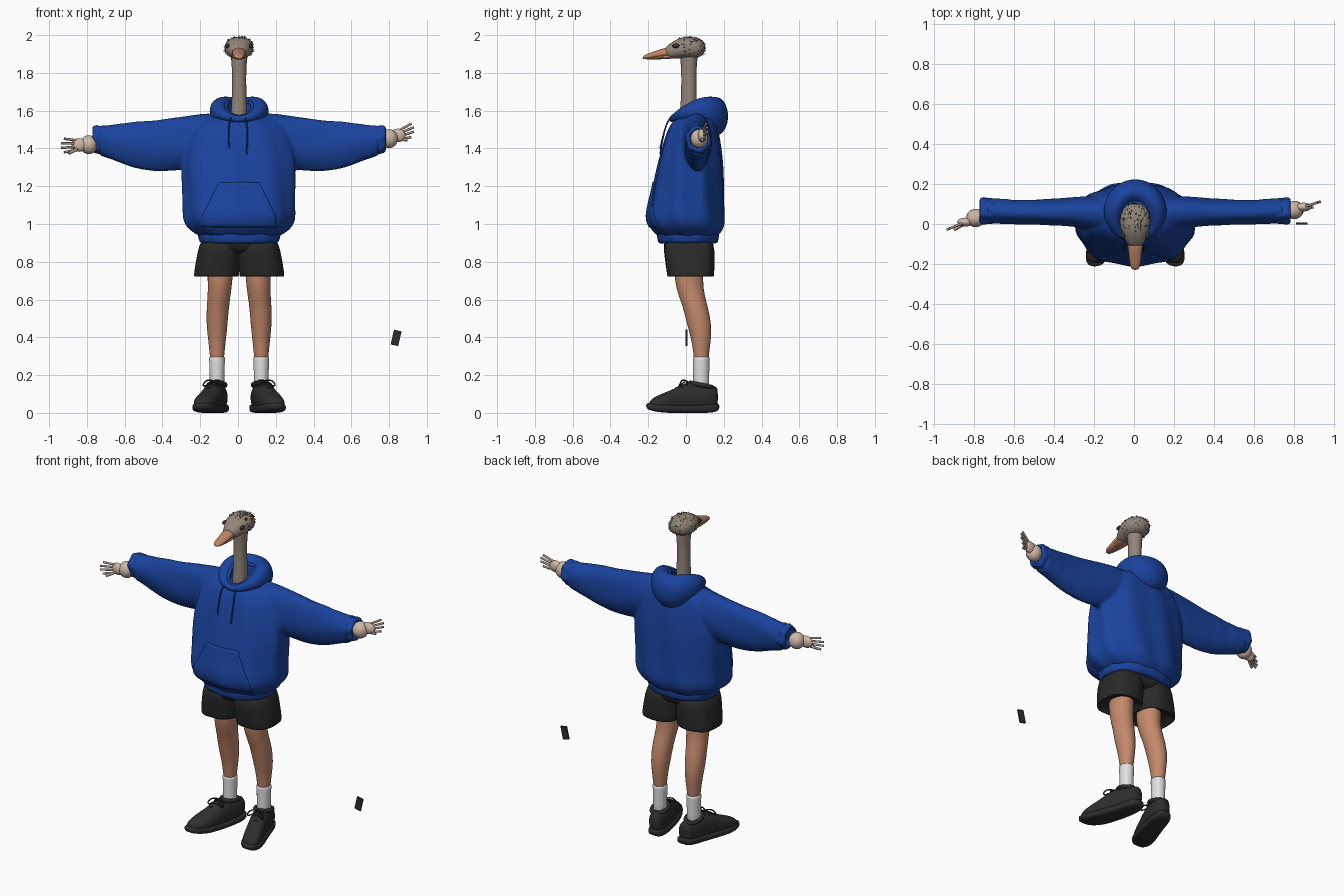
import bpy, bmesh, random
from math import sin, cos, pi, radians
from mathutils import Vector

if "Cube" in bpy.data.objects:
    bpy.data.objects.remove(bpy.data.objects["Cube"])
random.seed(4)
SIDES = (("left", 1), ("right", -1))
MID = .006  # the body stands slightly off centre


def material(name, r, g, b):
    m = bpy.data.materials.new(name)
    m.use_nodes = True
    m.diffuse_color = (r, g, b, 1)
    bsdf = m.node_tree.nodes["Principled BSDF"]
    bsdf.inputs["Base Color"].default_value = (r, g, b, 1)
    bsdf.inputs["Roughness"].default_value = 0.8
    return m


BLUE = material("hoodie blue", .01, .056, .34)
BLACK = material("shorts black", .022, .022, .022)
SHOE = material("shoe charcoal", .027, .027, .027)
SKIN = material("leg skin", .55, .25, .15)
WHITE = material("sock white", .75, .75, .75)
FEATHER = material("feather taupe", .29, .24, .195)
DARK = material("dark plume", .04, .033, .028)
BEAK = material("beak orange", .52, .23, .13)
CREAM = material("hand cream", .62, .48, .39)
FINGER = material("finger beige", .42, .33, .27)


def finish(name, bm, mat, levels=1):
    bmesh.ops.recalc_face_normals(bm, faces=bm.faces)
    for f in bm.faces:
        f.smooth = True
    mesh = bpy.data.meshes.new(name)
    bm.to_mesh(mesh)
    bm.free()
    mesh.materials.append(mat)
    ob = bpy.data.objects.new(name, mesh)
    bpy.context.collection.objects.link(ob)
    if levels:
        ob.modifiers.new("Subdivision", "SUBSURF").levels = levels
        ob.modifiers[0].render_levels = levels
    return ob


def bridge(bm, rings, closed=False):
    n = len(rings[0])
    pairs = list(zip(rings, rings[1:])) + ([(rings[-1], rings[0])] if closed else [])
    for a, b in pairs:
        for i in range(n):
            j = (i + 1) % n
            bm.faces.new((a[i], a[j], b[j], b[i]))
    if not closed:
        bm.faces.new(rings[0])
        bm.faces.new(rings[-1])


def add_loft(bm, axis, rows, side=1, n=24, power=2.0, fold=0, waves=9):
    """Each row: position on axis, centre (2), radii (2)."""
    rings = []
    for k, (t, ca, cb, ra, rb) in enumerate(rows):
        ring = []
        for i in range(n):
            a = 2 * pi * i / n
            c, s = cos(a), sin(a)
            q = (abs(c) ** power + abs(s) ** power) ** (-1 / power)
            q *= 1 + fold * cos(waves * a + k * 0.5)
            u, v = ca + ra * q * c, cb + rb * q * s
            x, y, z = {"x": (t, u, v), "y": (u, t, v), "z": (u, v, t)}[axis]
            ring.append(bm.verts.new((x * side + MID, y, z)))
        rings.append(ring)
    bridge(bm, rings)


def loft(name, mat, axis, rows, **options):
    bm = bmesh.new()
    add_loft(bm, axis, rows, **options)
    return finish(name, bm, mat)


def ball(name, mat, loc, radii):
    bm = bmesh.new()
    bmesh.ops.create_uvsphere(bm, u_segments=20, v_segments=12, radius=1)
    for v in bm.verts:
        v.co = Vector(loc) + Vector(p * r for p, r in zip(v.co, radii))
    return finish(name, bm, mat, 0)


def tube(name, mat, points, radius, cyclic=False):
    cu = bpy.data.curves.new(name, "CURVE")
    cu.dimensions = "3D"
    cu.bevel_depth, cu.bevel_resolution, cu.resolution_u = radius, 2, 5
    cu.use_fill_caps = True
    sp = cu.splines.new("NURBS")
    sp.points.add(len(points) - 1)
    for p, co in zip(sp.points, points):
        p.co = (*co, 1)
    sp.use_endpoint_u, sp.use_cyclic_u, sp.order_u = True, cyclic, 3
    cu.materials.append(mat)
    ob = bpy.data.objects.new(name, cu)
    bpy.context.collection.objects.link(ob)
    return ob


# Hoodie body and sleeves, fused into one cloth surface
bm = bmesh.new()
add_loft(bm, "z", [(.92, 0, .01, .19, .145), (.95, 0, .01, .235, .17), (.985, 0, .005, .28, .198), (1.03, 0, 0, .295, .208),
                   (1.08, 0, 0, .294, .202), (1.16, 0, .01, .295, .19), (1.28, 0, .02, .302, .178),
                   (1.4, 0, .03, .29, .157), (1.5, 0, .035, .25, .133), (1.55, 0, .045, .2, .112),
                   (1.575, 0, .06, .15, .085)], n=54, power=2.3, fold=.03)
for _, s in SIDES:
    add_loft(bm, "x", [(.1, .045, 1.49, .08, .105), (.2, .055, 1.45, .085, .135), (.3, .06, 1.428, .075, .143),
                       (.38, .06, 1.422, .067, .14), (.44, .06, 1.415, .067, .136), (.5, .06, 1.417, .06, .13),
                       (.56, .06, 1.42, .064, .123), (.61, .06, 1.424, .059, .108), (.65, .063, 1.43, .066, .1),
                       (.69, .065, 1.433, .06, .087), (.73, .065, 1.44, .068, .084),
                       (.75, .065, 1.442, .056, .07)], side=s, n=32, fold=.025, waves=5)
hoodie = finish("hoodie", bm, BLUE)
remesh = hoodie.modifiers.new("Fuse", "REMESH")
remesh.mode, remesh.voxel_size, remesh.use_smooth_shade = "VOXEL", .01, True
hoodie.modifiers.new("Soften", "SMOOTH").iterations = 3

# Ribbed hem and gathered cuffs
loft("hoodie_hem", BLUE, "z", [(.895, 0, .01, .19, .145), (.9, 0, .01, .208, .158), (.93, 0, .01, .216, .163),
                               (.96, 0, .01, .222, .165), (.99, 0, .01, .2, .15)], n=60, power=2.3, fold=.012, waves=15)
for label, s in SIDES:
    loft(label + "_cuff", BLUE, "x", [(.69, .065, 1.44, .055, .07), (.72, .065, 1.443, .066, .081),
                                      (.735, .065, 1.445, .06, .07), (.755, .065, 1.448, .071, .078),
                                      (.78, .065, 1.45, .06, .062), (.775, .065, 1.45, .045, .05),
                                      (.74, .065, 1.45, .04, .045)], side=s, n=36, fold=.06, waves=6)

# Hood: one folded roll, low at the throat and deep behind, with a hemmed opening
bm = bmesh.new()
rings, edge = [], []
for i in range(36):
    a = 2 * pi * i / 36
    back = (1 - cos(a)) / 2
    width, height = .02 + .045 * back + .008 * sin(a) ** 2, .018 + .086 * back
    centre = Vector((MID + .106 * sin(a), .045 - .115 * cos(a), 1.556 + .014 * back + .034 * sin(a) ** 2))
    out = Vector((sin(a), -cos(a), 0))
    rings.append([bm.verts.new(centre + out * width * cos(b) + Vector((0, 0, height * sin(b))))
                  for b in (2 * pi * j / 16 for j in range(16))])
    edge.append(centre - out * width * .75 + Vector((0, 0, height * .62)))
bridge(bm, rings, closed=True)
finish("hood", bm, BLUE)
tube("hood_edge", BLUE, edge, .01, True)

# Front pocket wrapped on the body
bm = bmesh.new()
grid = []
for j in range(17):
    z = .985 + .235 * j / 16
    half = .195 if z < 1.04 else .195 - (z - 1.04) * .5
    grid.append([bm.verts.new((MID + half * (i / 10 - 1), -.4, z)) for i in range(21)])
for a, b in zip(grid, grid[1:]):
    for i in range(20):
        bm.faces.new((a[i], a[i + 1], b[i + 1], b[i]))
pocket = finish("front_pocket", bm, BLUE, 0)
wrap = pocket.modifiers.new("Wrap", "SHRINKWRAP")
wrap.target, wrap.wrap_method, wrap.wrap_mode = hoodie, "PROJECT", "ABOVE_SURFACE"
wrap.use_project_y, wrap.offset = True, .005
pocket.modifiers.new("Thickness", "SOLIDIFY").thickness = .009

# Drawcords
for label, s in SIDES:
    x, end = .046 * s, 1.37 if s > 0 else 1.4
    tube(label + "_cord", BLUE, [(x * .8, -.08, 1.565), (x, -.098, 1.545), (x * 1.1, -.121, 1.47), (x, -.137, end)], .0045)

# Shorts
loft("shorts_waist", BLACK, "z", [(.84, 0, .02, .18, .1), (.87, 0, .018, .2, .124), (.91, 0, .014, .203, .133),
                                  (.95, 0, .012, .19, .13)], n=32, power=2.6)
for label, s in SIDES:
    loft(label + "_shorts_leg", BLACK, "z", [(.93, .1, .012, .1, .132), (.86, .107, .016, .11, .134),
                                             (.78, .115, .021, .117, .128), (.722, .121, .024, .119, .124),
                                             (.716, .121, .024, .113, .119), (.76, .115, .021, .1, .108)],
         side=s, n=36, power=2.7, fold=.014, waves=7)

# Legs, socks and shoes
for label, s in SIDES:
    loft(label + "_leg", SKIN, "z", [(.82, .1, .02, .075, .085), (.7, .1, .012, .065, .074), (.62, .106, .03, .061, .07),
                                     (.56, .113, .05, .059, .066), (.48, .117, .068, .057, .066),
                                     (.4, .117, .08, .049, .055), (.32, .117, .081, .039, .041),
                                     (.24, .117, .08, .035, .038)], side=s)
    loft(label + "_sock", WHITE, "z", [(.1, .117, .08, .04, .045), (.18, .117, .08, .038, .042),
                                       (.27, .117, .081, .041, .043), (.295, .117, .081, .043, .045),
                                       (.3, .117, .081, .036, .038)], side=s, n=36, fold=.015, waves=12)
    loft(label + "_shoe", SHOE, "y", [(.17, .1, .085, .025, .045), (.153, .104, .082, .044, .062),
                                      (.1, .113, .08, .053, .072), (.04, .125, .085, .056, .08),
                                      (-.01, .139, .08, .057, .08), (-.06, .156, .066, .059, .062),
                                      (-.12, .178, .055, .06, .05), (-.17, .192, .046, .052, .037),
                                      (-.197, .2, .04, .03, .02)], side=s, power=2.3)
    loft(label + "_sole", SHOE, "y", [(.178, .098, .034, .032, .018), (.15, .102, .024, .052, .024),
                                      (.06, .118, .021, .06, .022), (-.03, .146, .021, .066, .022),
                                      (-.12, .176, .023, .07, .023), (-.18, .194, .032, .056, .022),
                                      (-.213, .203, .038, .028, .015)], side=s, power=4)
    tube(label + "_shoe_collar", SHOE, [(MID + s * (.117 + .045 * cos(a)), .08 + .06 * sin(a), .148 - .012 * sin(a))
                                        for a in (2 * pi * i / 12 for i in range(12))], .012, True)
    for i in range(4):
        y, x, z = .005 - .028 * i, .136 + .0095 * i, .168 - .017 * i
        tube(f"{label}_lace_{i + 1}", BLACK, [(MID + s * (x + d * .037), y, z - .02 * d * d) for d in (-1, -.5, 0, .5, 1)], .005)
    for d in (-1, 1):
        x = MID * s + .137
        tube(f"{label}_bow_{'outer' if d > 0 else 'inner'}", BLACK,
             [(s * x, .0, .17), (s * (x + d * .03), -.02, .18), (s * (x + d * .06), -.035, .145),
              (s * (x + d * .035), -.04, .14)], .004, True)

# Neck, head, beak and eyes
loft("neck", FEATHER, "z", [(1.5, 0, .01, .05, .055), (1.6, 0, .014, .042, .045), (1.7, 0, .015, .038, .04),
                            (1.83, 0, .015, .037, .04), (1.88, 0, .015, .045, .048), (1.92, 0, .015, .045, .045)])
loft("head", FEATHER, "y", [(.103, 0, 1.933, .025, .02), (.085, 0, 1.932, .058, .044), (.045, 0, 1.932, .075, .057),
                            (0, 0, 1.934, .077, .058), (-.04, 0, 1.93, .069, .055), (-.08, 0, 1.916, .05, .042),
                            (-.115, 0, 1.908, .034, .027)], power=2.3)
loft("upper_beak", BEAK, "y", [(-.08, 0, 1.909, .042, .029), (-.12, 0, 1.906, .036, .025), (-.17, 0, 1.894, .03, .019),
                               (-.21, 0, 1.886, .026, .014), (-.23, 0, 1.88, .014, .008)])
loft("lower_beak", BEAK, "y", [(-.06, 0, 1.887, .042, .013), (-.12, 0, 1.885, .035, .012), (-.17, 0, 1.88, .028, .01),
                               (-.218, 0, 1.876, .016, .007)])
for label, s in SIDES:
    ball(label + "_eye", DARK, (MID + .061 * s, -.053, 1.943), (.011, .02, .012))

# Short feather tufts ruffled out over the head
bm = bmesh.new()
for i in range(190):
    d = Vector((random.uniform(-1, 1), random.uniform(-.5, 1), random.uniform(-.8, 1))).normalized()
    base = Vector((MID + d.x * .073, .012 + d.y * .088, 1.933 + d.z * .055))
    lean = (d * .7 + Vector((0, .7, 0))).normalized()
    tip = base + lean * random.uniform(.012, .022)
    tip.z = min(tip.z, 2)
    across = lean.cross(d).normalized() * .004 if lean.cross(d).length > .01 else Vector((.004, 0, 0))
    a, b, c, t = (bm.verts.new(p) for p in (base + across, base - across, base + d * .004, tip))
    for tri in ((a, b, t), (b, c, t), (c, a, t), (a, c, b)):
        bm.faces.new(tri).material_index = i % 5 < 2
finish("head_tufts", bm, FEATHER, 0).data.materials.append(DARK)

# Hands with thin spread fingers
for label, base, tip in (("left", (.8, .07, 1.452), (.93, .112, 1.5)), ("right", (-.79, .03, 1.42), (-.935, -.028, 1.415))):
    base, tip = Vector(base), Vector(tip)
    ball(label + "_wrist", CREAM, base, (.047, .046, .05))
    ball(label + "_palm", CREAM, base.lerp(tip, .35), (.042, .022, .036))
    for i in range(4):
        spread = Vector((0, 0, (i - 1.5) * .017))
        reach = tip - (tip - base) * (.1 if i in (0, 3) else 0)
        start = base.lerp(tip, .45)
        tube(f"{label}_finger_{i + 1}", FINGER, [start + spread, start.lerp(reach, .5) + spread * 1.2, reach + spread * 1.4], .0065)
    thumb = base.lerp(tip, .25)
    tube(label + "_thumb", FINGER, [thumb, thumb.lerp(tip, .3) - Vector((0, .01, .03)), thumb.lerp(tip, .65) - Vector((0, .015, .042))], .008)

# Small loose tablet beside the figure
bpy.ops.mesh.primitive_cube_add(size=1, location=(.837, .003, .397), rotation=(0, radians(13), 0))
tablet = bpy.context.object
tablet.name = "loose_tablet"
tablet.scale = (.041, .009, .08)
tablet.data.materials.append(SHOE)
